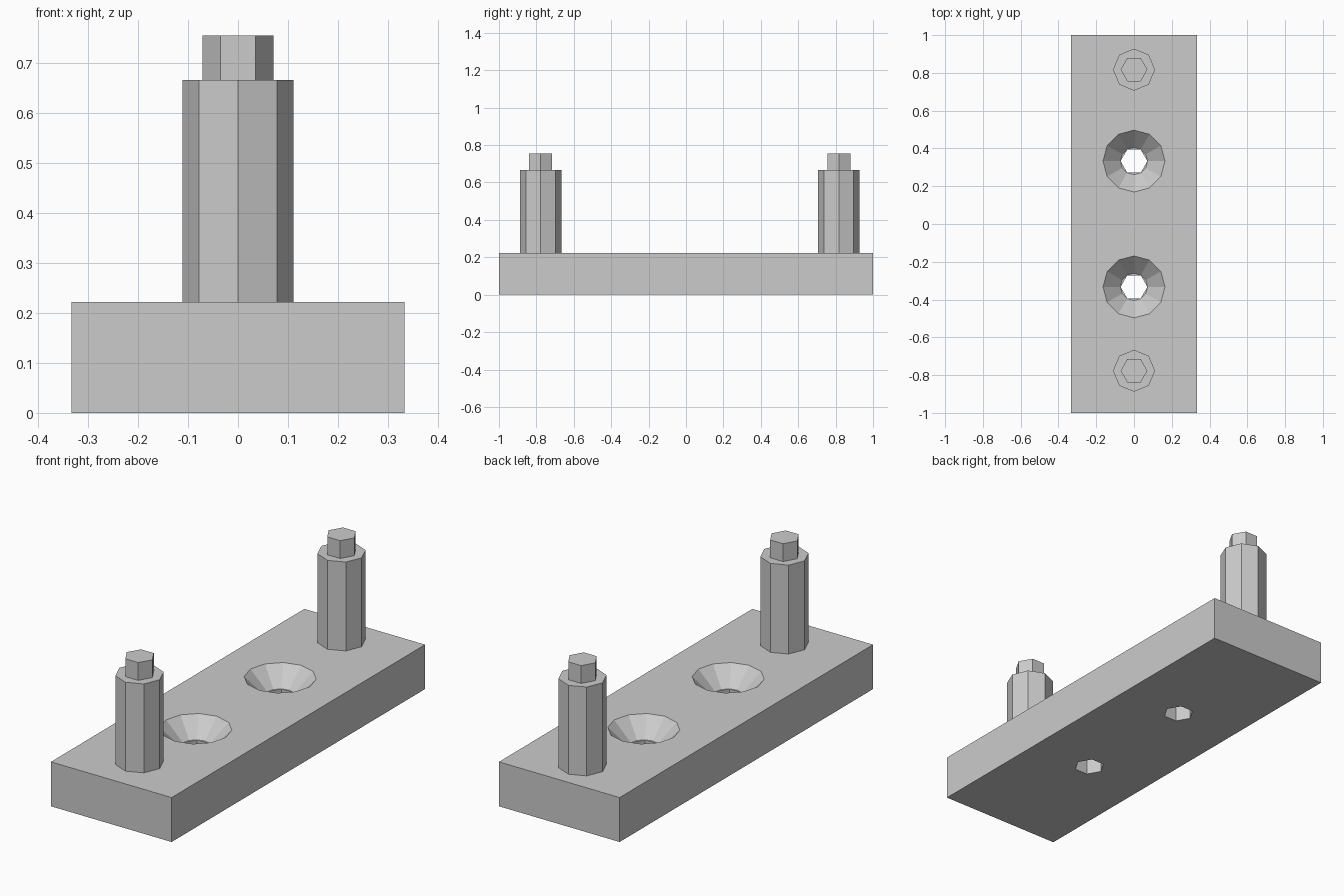
import bpy
import math

default = bpy.data.objects.get("Cube")
if default:
    bpy.data.objects.remove(default, do_unlink=True)

# Overall sizes
WIDTH, LENGTH, THICK = 0.667, 2.0, 0.222
POST_R, POST_H = 0.111, 0.444
PIN_R, PIN_H = 0.071, 0.089
SINK_R, SINK_DEPTH = 0.164, 0.089
HOLE_YS = (-0.333, 0.333)
POST_YS = {"front": -0.777, "back": 0.817}

grey = bpy.data.materials.new("plain grey")
grey.use_nodes = True
colour = (0.6, 0.6, 0.6, 1)
grey.diffuse_color = colour
grey.node_tree.nodes["Principled BSDF"].inputs["Base Color"].default_value = colour


def prism(name, sides, r_bottom, r_top, y, z0, z1):
    """Upright prism or cone with one corner pointing along +x."""
    bpy.ops.mesh.primitive_cone_add(
        vertices=sides, radius1=r_bottom, radius2=r_top, depth=z1 - z0,
        location=(0, y, (z0 + z1) / 2), rotation=(0, 0, math.pi / 2))
    obj = bpy.context.object
    obj.name = name
    obj.data.materials.append(grey)
    return obj


def cut(target, cutter):
    """Subtract the cutter from the target and discard it."""
    mod = target.modifiers.new("cut", "BOOLEAN")
    mod.operation = "DIFFERENCE"
    mod.solver = "EXACT"
    mod.object = cutter
    bpy.context.view_layer.objects.active = target
    bpy.ops.object.modifier_apply(modifier=mod.name)
    bpy.data.objects.remove(cutter, do_unlink=True)


# Base plate
bpy.ops.mesh.primitive_cube_add(size=1, location=(0, 0, THICK / 2))
plate = bpy.context.object
plate.name = "base_plate"
plate.scale = (WIDTH, LENGTH, THICK)
bpy.ops.object.transform_apply(location=True, scale=True)
plate.data.materials.append(grey)

# Six-sided screw holes with twelve-sided countersinks
sink_base_r = PIN_R + 0.001
over = 0.02
slope = (SINK_R - sink_base_r) / SINK_DEPTH
for y in HOLE_YS:
    cut(plate, prism("hole_cutter", 6, PIN_R, PIN_R, y, -over, THICK + over))
    cut(plate, prism("sink_cutter", 12, sink_base_r, SINK_R + over * slope, y,
                     THICK - SINK_DEPTH, THICK + over))

# Eight-sided posts, each topped by a six-sided pin
for end, y in POST_YS.items():
    top = THICK + POST_H
    prism(end + "_post", 8, POST_R, POST_R, y, THICK, top)
    prism(end + "_pin", 6, PIN_R, PIN_R, y, top, top + PIN_H)
